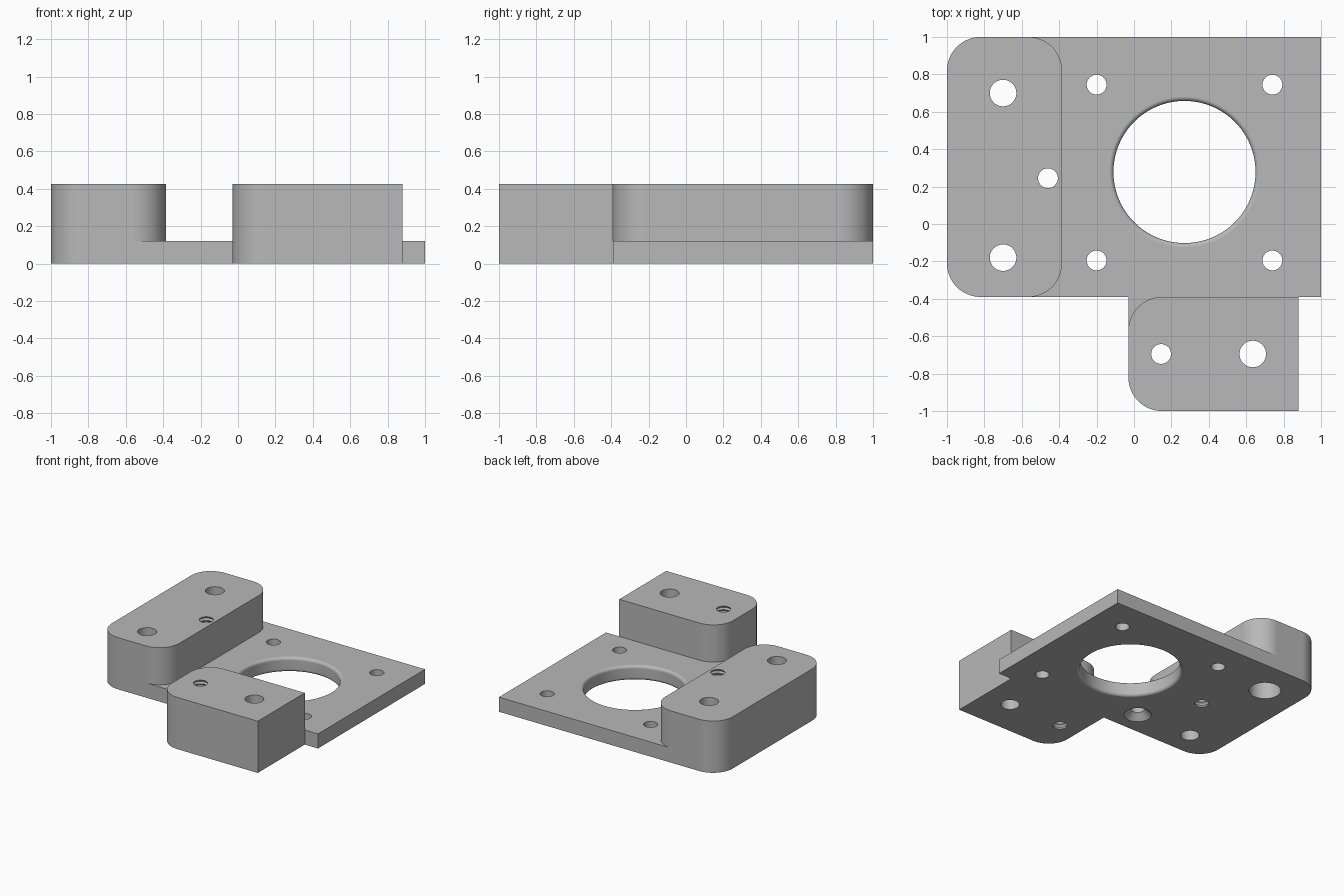
import bpy, bmesh, math
from mathutils import Vector

cube = bpy.data.objects.get("Cube")
if cube:
    bpy.data.objects.remove(cube, do_unlink=True)

PLATE_TOP, BLOCK_TOP = 0.12, 0.425
LOW, HIGH = -0.1, 0.55          # cutters reach past both faces

metal = bpy.data.materials.new("machined_grey")
metal.use_nodes = True
grey = (0.48, 0.48, 0.48, 1)
metal.diffuse_color = grey
metal.node_tree.nodes["Principled BSDF"].inputs["Base Color"].default_value = grey


def make_object(name, bm):
    bmesh.ops.recalc_face_normals(bm, faces=bm.faces)
    mesh = bpy.data.meshes.new(name)
    bm.to_mesh(mesh)
    bm.free()
    mesh.materials.append(metal)
    obj = bpy.data.objects.new(name, mesh)
    bpy.context.collection.objects.link(obj)
    return obj


def rounded_outline(corners, steps=16):
    """Right-angled corners (x, y, radius) turned into outline points."""
    points = []
    for i, (x, y, r) in enumerate(corners):
        p = Vector((x, y))
        if r == 0:
            points.append(p)
            continue
        u = (Vector(corners[i - 1][:2]) - p).normalized()
        v = (Vector(corners[(i + 1) % len(corners)][:2]) - p).normalized()
        for k in range(steps + 1):
            t = math.pi / 2 * k / steps
            points.append(p + r * (u + v - v * math.cos(t) - u * math.sin(t)))
    return points


def prism(name, corners, z0, z1):
    bm = bmesh.new()
    face = bm.faces.new([bm.verts.new((p.x, p.y, z0)) for p in rounded_outline(corners)])
    top = bmesh.ops.extrude_face_region(bm, geom=[face])["geom"]
    bmesh.ops.translate(bm, vec=(0, 0, z1 - z0),
                        verts=[g for g in top if isinstance(g, bmesh.types.BMVert)])
    return make_object(name, bm)


def lathe(bm, x, y, profile, sides=48):
    """Closed solid turned about a vertical axis from (radius, z) points."""
    rings = []
    for r, z in profile:
        angles = [math.tau * k / sides for k in range(sides)]
        rings.append([bm.verts.new((x + r * math.cos(a), y + r * math.sin(a), z))
                      for a in angles])
    for a, b in zip(rings, rings[1:]):
        for k in range(sides):
            n = (k + 1) % sides
            bm.faces.new((a[k], a[n], b[n], b[k]))
    bm.faces.new(rings[0][::-1])
    bm.faces.new(rings[-1])


def combine(target, other, operation):
    mod = target.modifiers.new("combine", "BOOLEAN")
    mod.operation, mod.solver, mod.object = operation, "EXACT", other
    bpy.context.view_layer.objects.active = target
    bpy.ops.object.modifier_apply(modifier=mod.name)
    bpy.data.objects.remove(other, do_unlink=True)


# Base plate with a square-backed foot, then the two raised blocks
R = 0.18
X0, X1, Y0 = -0.03, 0.88, -0.39
bracket = prism("mounting_bracket", [
    (-1, Y0, R), (X0, Y0, 0), (X0, -1, R), (X1, -1, 0),
    (X1, Y0, 0), (1, Y0, 0), (1, 1, 0), (-1, 1, R)], 0, PLATE_TOP)
side_block = prism("side_block", [
    (-1, Y0, R), (-0.385, Y0, R), (-0.385, 1, R), (-1, 1, R)], PLATE_TOP, BLOCK_TOP)
front_block = prism("front_block", [
    (X0, -1, R), (X1, -1, 0), (X1, Y0, 0), (X0, Y0, R)], PLATE_TOP, BLOCK_TOP)
for block in (side_block, front_block):
    combine(bracket, block, "UNION")

# Merge the seams between plate and blocks
bm = bmesh.new()
bm.from_mesh(bracket.data)
bmesh.ops.remove_doubles(bm, verts=bm.verts, dist=0.0001)
bmesh.ops.dissolve_limit(bm, angle_limit=math.radians(0.5), verts=bm.verts, edges=bm.edges)
bm.to_mesh(bracket.data)
bm.free()

cutter = bmesh.new()

# Plain bolt holes in the plate and blocks
SMALL, LARGE = 0.053, 0.071
for x, y, r in [(-0.2, 0.745, SMALL), (0.74, 0.745, SMALL), (0.74, -0.195, SMALL),
                (-0.7, -0.18, LARGE), (0.635, -0.695, LARGE)]:
    lathe(cutter, x, y, [(r, LOW), (r, HIGH)])

# Countersunk plate hole and counterbored block hole, both opened from below
lathe(cutter, -0.2, -0.195, [(0.104, LOW), (0.104, 0), (SMALL, 0.051), (SMALL, HIGH)])
lathe(cutter, -0.7, 0.7, [(0.12, LOW), (0.12, 0.2), (LARGE, 0.2), (LARGE, HIGH)])

# Tapped holes with ridged walls
pitch, turns = 0.03, 14
thread = [(SMALL, LOW)]
for k in range(turns):
    z = 0.005 + k * pitch
    thread += [(SMALL, z), (SMALL + 0.009, z + pitch / 2)]
thread += [(SMALL, 0.005 + turns * pitch), (SMALL, HIGH)]
for x, y in [(-0.46, 0.245), (0.145, -0.695)]:
    lathe(cutter, x, y, thread, sides=32)

# Large bore with rounded rims above and below
bore, rim = 0.38, 0.024
arc = [math.pi / 2 * k / 6 for k in range(7)]
lower = [(bore + rim * (1 - math.sin(a)), rim * (1 - math.cos(a))) for a in arc]
upper = [(r, PLATE_TOP - z) for r, z in reversed(lower)]
lathe(cutter, 0.27, 0.278, [(bore + rim, LOW)] + lower + upper + [(bore + rim, HIGH)], sides=96)

combine(bracket, make_object("hole_cutters", cutter), "DIFFERENCE")

# Smooth rounds with crisp edges and flat faces
bpy.ops.object.select_all(action="DESELECT")
bracket.select_set(True)
bpy.context.view_layer.objects.active = bracket
bpy.ops.object.shade_smooth_by_angle(angle=math.radians(30))
normals = bracket.modifiers.new("flat_faces", "WEIGHTED_NORMAL")
normals.keep_sharp = True
